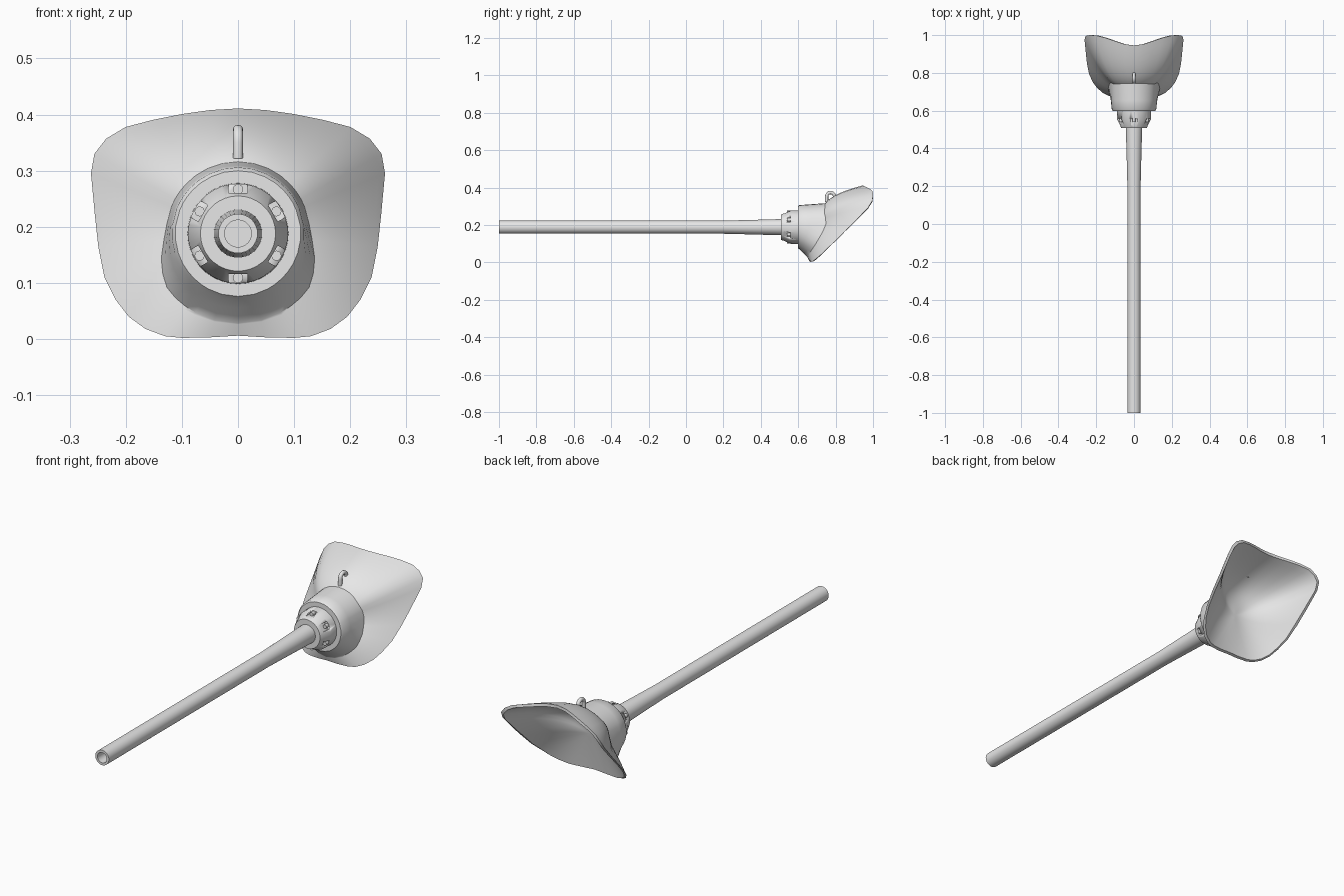
import bpy, bmesh, math
from mathutils import Vector, Matrix

if "Cube" in bpy.data.objects:
    bpy.data.objects.remove(bpy.data.objects["Cube"])

AXIS_Z = 0.188
grey = bpy.data.materials.new("light grey")
grey.diffuse_color = (0.8, 0.8, 0.8, 1)
grey.use_nodes = True
grey.node_tree.nodes["Principled BSDF"].inputs["Base Color"].default_value = grey.diffuse_color


def make_object(name, bm, angle=35):
    me = bpy.data.meshes.new(name)
    bm.to_mesh(me)
    bm.free()
    ob = bpy.data.objects.new(name, me)
    bpy.context.collection.objects.link(ob)
    me.materials.append(grey)
    activate(ob)
    bpy.ops.object.shade_smooth_by_angle(angle=math.radians(angle))
    return ob


def activate(ob):
    bpy.ops.object.select_all(action='DESELECT')
    ob.select_set(True)
    bpy.context.view_layer.objects.active = ob


def loft(bm, rings):
    """Skin a list of closed rings and cap both ends."""
    n = len(rings[0])
    vs = [[bm.verts.new(p) for p in ring] for ring in rings]
    for a, b in zip(vs, vs[1:]):
        for i in range(n):
            k = (i + 1) % n
            bm.faces.new((a[i], a[k], b[k], b[i]))
    bm.faces.new(vs[0])
    bm.faces.new(vs[-1])
    bmesh.ops.recalc_face_normals(bm, faces=bm.faces)


def circle(y, r, n):
    return [(r * math.cos(2 * math.pi * i / n), y,
             AXIS_Z + r * math.sin(2 * math.pi * i / n)) for i in range(n)]


def lathe(name, profile, n=32):
    """Turn (y, radius) points around the handle axis."""
    bm = bmesh.new()
    loft(bm, [circle(y, r, n) for y, r in profile])
    return make_object(name, bm)


# Hollow handle tube, widening towards the collar
lathe("handle_tube", [(0.45, 0.024), (-1, 0.024), (-1, 0.035), (0.2, 0.035),
                      (0.36, 0.039), (0.5, 0.043), (0.53, 0.043)])

# Collar with a conical front
collar = lathe("collar", [(0.508, 0.067), (0.555, 0.089), (0.606, 0.09)], 36)

# Six bolt pockets cut into the cone, each holding a round bolt
cut = bmesh.new()
bolts = bmesh.new()
for k in range(6):
    turn = (Matrix.Translation((0, 0, AXIS_Z))
            @ Matrix.Rotation(math.radians(60 * k), 4, 'Y'))
    bmesh.ops.create_cube(cut, size=1, matrix=turn
                          @ Matrix.Translation((0, 0.525, 0.092))
                          @ Matrix.Diagonal((0.034, 0.066, 0.04, 1)))
    bmesh.ops.create_cone(bolts, cap_ends=True, segments=12, radius1=0.009,
                          radius2=0.009, depth=0.024, matrix=turn
                          @ Matrix.Translation((0, 0.552, 0.079))
                          @ Matrix.Rotation(math.pi / 2, 4, 'X'))
cutter = make_object("pocket_cutter", cut)
cutter.hide_render = True
mod = collar.modifiers.new("pockets", 'BOOLEAN')
mod.operation = 'DIFFERENCE'
mod.solver = 'EXACT'
mod.object = cutter
activate(collar)
bpy.ops.object.modifier_apply(modifier=mod.name)
bpy.data.objects.remove(cutter)
make_object("collar_bolts", bolts)

# Rim of the scoop, right half from top centre to bottom centre: x, y, z
half = [(0, .945, .411), (.05, .952, .408), (.1, .968, .401), (.15, .985, .391),
        (.2, .998, .378), (.235, 1.0, .357), (.256, .996, .33),
        (.262, .975, .295), (.255, .905, .22), (.249, .85, .165),
        (.238, .795, .11), (.218, .75, .07), (.195, .72, .04),
        (.165, .694, .018), (.13, .677, .005), (.1, .668, .002),
        (.05, .662, .003), (0, .66, .006)]
rim = [Vector(p) for p in half]
rim += [Vector((-x, y, z)) for x, y, z in half[-2:0:-1]]

# Scoop: a shallow tilted dish whose back grows out of a round socket
STEPS = 12
DEPTH = 0.695
TILT = 0.2
WALL = 0.014
columns = []
for p in rim:
    a = math.atan2(p.z - AXIS_Z, p.x)
    up = math.sin(a)
    low = max(0, -up)
    out = Vector((math.cos(a), 0, up))
    reach = math.hypot(p.x, p.z - AXIS_Z)
    power = 2 + 2 * max(0, up) ** 2
    lean = TILT * (p.z - AXIS_Z)

    def at(y, r):
        return out * r + Vector((0, y, AXIS_Z))

    def dish(s):
        return DEPTH + lean * s + (p.y - DEPTH - lean) * s ** power

    # socket, its foot swelling underneath where it meets the dish
    foot = 0.128 + 0.032 * min(1, low * 1.6)
    s0 = foot / reach
    y0 = dish(s0) - 0.015 * low
    col = [at(0.598, 0.03), at(0.598, 0.112), at(0.606, 0.118)]
    col += [at(0.606 + (y0 - 0.606) * t, 0.118 + (foot - 0.118) * t)
            for t in (0.35, 0.7)]
    # back of the dish out to the rim
    for j in range(STEPS + 1):
        t = j / STEPS
        s = s0 + (1 - s0) * t
        col.append(at(dish(s) - 0.015 * low * (1 - t), s * reach))
    # lip, then the hollow side back to the middle
    for j in range(STEPS * 2):
        s = 1 - j / (STEPS * 2)
        col.append(at(dish(s) + WALL * (1 - s * (1 - low)),
                      s * (reach - WALL * (1 - 0.8 * low))))
    columns.append(col)
bm = bmesh.new()
loft(bm, list(zip(*columns)))
make_object("scoop", bm, 40)

# Small hook on top of the scoop
path = [(0.752, 0.322), (0.752, 0.35)]
path += [(0.773 - 0.021 * math.cos(u), 0.352 + 0.021 * math.sin(u))
         for u in [math.pi * i / 10 for i in range(1, 11)]]
path.append((0.794, 0.345))
hook_rings = []
for i, (y, z) in enumerate(path):
    y0, z0 = path[max(i - 1, 0)]
    y1, z1 = path[min(i + 1, len(path) - 1)]
    side = Vector((0, -(z1 - z0), y1 - y0)).normalized()
    hook_rings.append([Vector((0, y, z)) + 0.009 * (
        Vector((math.cos(b), 0, 0)) + side * math.sin(b))
        for b in [2 * math.pi * k / 12 for k in range(12)]])
bm = bmesh.new()
loft(bm, hook_rings)
make_object("hook", bm, 50)
